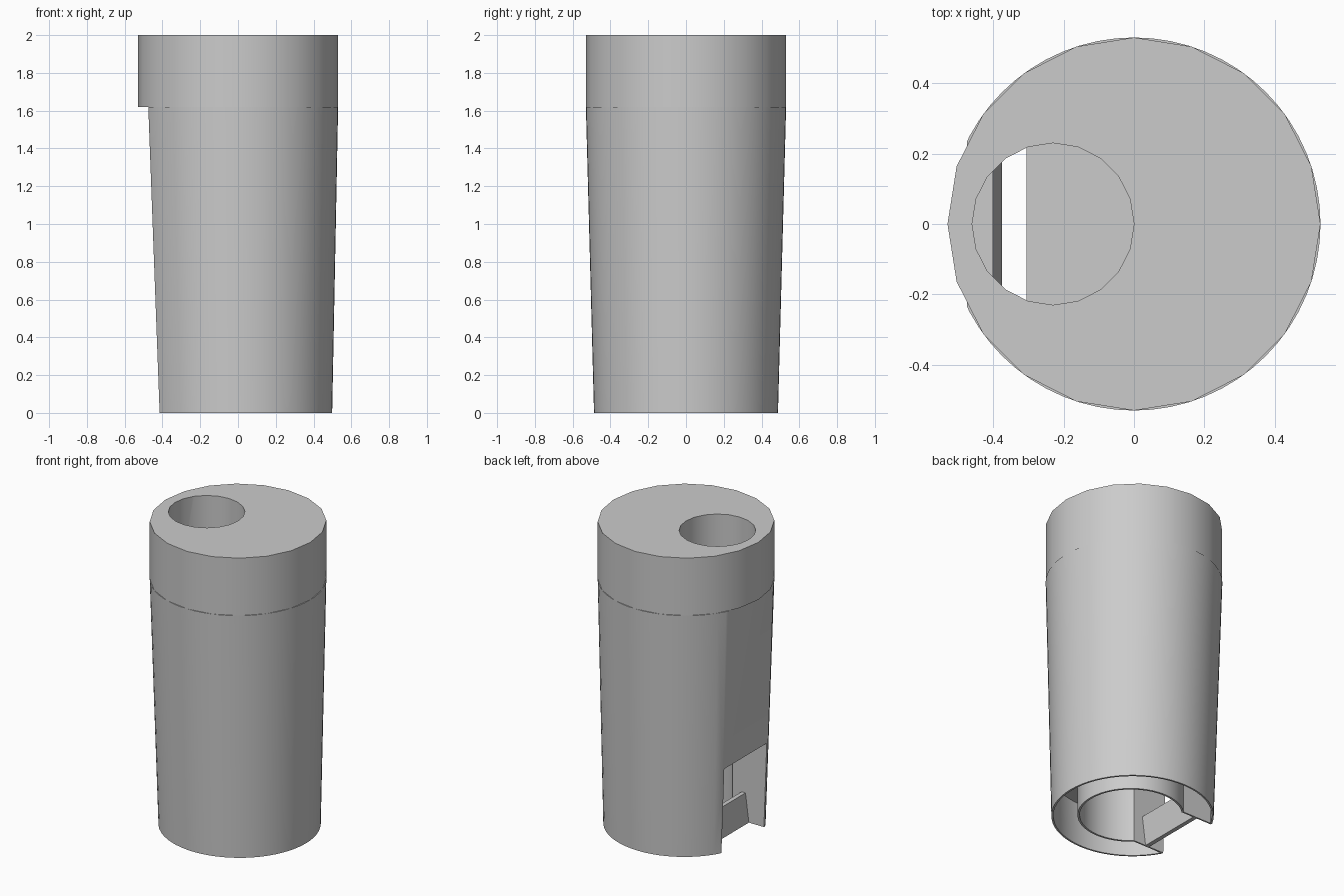
import bpy
import bmesh
from math import radians
from mathutils import Vector

if "Cube" in bpy.data.objects:
    bpy.data.objects.remove(bpy.data.objects["Cube"])

GREY = (0.6, 0.6, 0.6, 1)
grey = bpy.data.materials.new("plain grey")
grey.use_nodes = True
grey.diffuse_color = GREY
grey.node_tree.nodes["Principled BSDF"].inputs["Base Color"].default_value = GREY

TOP, SEAM, SKIRT, NOTCH, BORE = 2.0, 1.62, 0.29, 0.56, 1.27
FLAT_BASE, FLAT_SLOPE = -0.415, -0.037


def make(name, bm):
    bmesh.ops.recalc_face_normals(bm, faces=bm.faces)
    mesh = bpy.data.meshes.new(name)
    bm.to_mesh(mesh)
    bm.free()
    mesh.materials.append(grey)
    ob = bpy.data.objects.new(name, mesh)
    bpy.context.collection.objects.link(ob)
    return ob


def flat_cut(bm, inset=0.0):
    """Slice off the -x side along the leaning flat."""
    geom = bm.verts[:] + bm.edges[:] + bm.faces[:]
    bmesh.ops.bisect_plane(bm, geom=geom, plane_co=(FLAT_BASE + inset, 0, 0),
                           plane_no=Vector((-1, 0, FLAT_SLOPE)), clear_outer=True)
    bmesh.ops.holes_fill(bm, edges=[e for e in bm.edges if e.is_boundary])


def tube(name, sides, z0, r0, x0, z1, r1, x1, inset=None):
    """Solid round section between two circles; may be cut by the flat."""
    bm = bmesh.new()
    bmesh.ops.create_cone(bm, cap_ends=True, segments=sides,
                          radius1=r0, radius2=r1, depth=2)
    for v in bm.verts:
        low = v.co.z < 0
        v.co.x += x0 if low else x1
        v.co.z = z0 if low else z1
    if inset is not None:
        flat_cut(bm, inset)
    return make(name, bm)


def prism(name, profile, half, clip=False):
    """Extrude an x-z profile across y."""
    bm = bmesh.new()
    face = bm.faces.new([bm.verts.new((x, -half, z)) for x, z in profile])
    new = bmesh.ops.extrude_face_region(bm, geom=[face])["geom"]
    bmesh.ops.translate(bm, vec=(0, 2 * half, 0),
                        verts=[v for v in new if isinstance(v, bmesh.types.BMVert)])
    bmesh.ops.recalc_face_normals(bm, faces=bm.faces)
    if clip:
        flat_cut(bm)
    return make(name, bm)


def block(name, x0, x1, half, z0, z1, clip=False):
    return prism(name, [(x0, z0), (x1, z0), (x1, z1), (x0, z1)], half, clip)


def boolean(ob, other, operation="DIFFERENCE"):
    mod = ob.modifiers.new("cut", "BOOLEAN")
    mod.operation, mod.solver, mod.object = operation, "EXACT", other
    bpy.context.view_layer.objects.active = ob
    bpy.ops.object.modifier_apply(modifier=mod.name)


# Tapered body and the straight collar on top
body = tube("tapered_body", 64, 0, 0.487, 0.0115, SEAM, 0.53, 0, inset=0)
collar = tube("collar", 20, SEAM, 0.53, 0, TOP, 0.53, 0)

# Inner sleeve: a round tube joined to two straight side walls
sleeve = tube("inner_sleeve", 48, 0, 0.32, 0.025, SKIRT + 0.01, 0.32, 0.025)
sleeve_walls = block("sleeve_walls", -0.6, 0, 0.232, 0, SKIRT + 0.01, clip=True)
boolean(sleeve, sleeve_walls, "UNION")

# Cutters
skirt_hollow = tube("skirt_hollow", 64, -0.1, 0.473, 0.0115, SKIRT, 0.483, 0.0095, inset=0.012)
chamber = tube("chamber", 48, -0.1, 0.307, 0.025, NOTCH, 0.307, 0.025)
notch = block("notch", -0.7, 0, 0.222, -0.1, NOTCH)
bore = tube("bore", 20, BORE, 0.23, -0.23, TOP + 0.1, 0.23, -0.23)
wall = [(-0.375 + FLAT_SLOPE * (z - NOTCH), z) for z in (NOTCH - 0.05, BORE + 0.05)]
chute = prism("chute", [wall[0], (-0.305, wall[0][1]), (-0.305, wall[1][1]), wall[1]], 0.225)

for cutter in (skirt_hollow, chamber, notch, bore, chute):
    boolean(body, cutter)
for cutter in (chamber, notch):
    boolean(sleeve, cutter)
boolean(collar, bore)
for helper in (sleeve_walls, skirt_hollow, chamber, notch, bore, chute):
    bpy.data.objects.remove(helper)

# Leaning sill across the side opening
sill = prism("opening_sill", [(-0.305, 0), (-0.277, 0), (-0.252, 0.19), (-0.28, 0.19)], 0.225)

# Smooth round walls, sharp rims
bpy.ops.object.select_all(action="DESELECT")
for ob in (body, collar, sleeve):
    ob.select_set(True)
bpy.context.view_layer.objects.active = body
bpy.ops.object.shade_smooth_by_angle(angle=radians(30))
